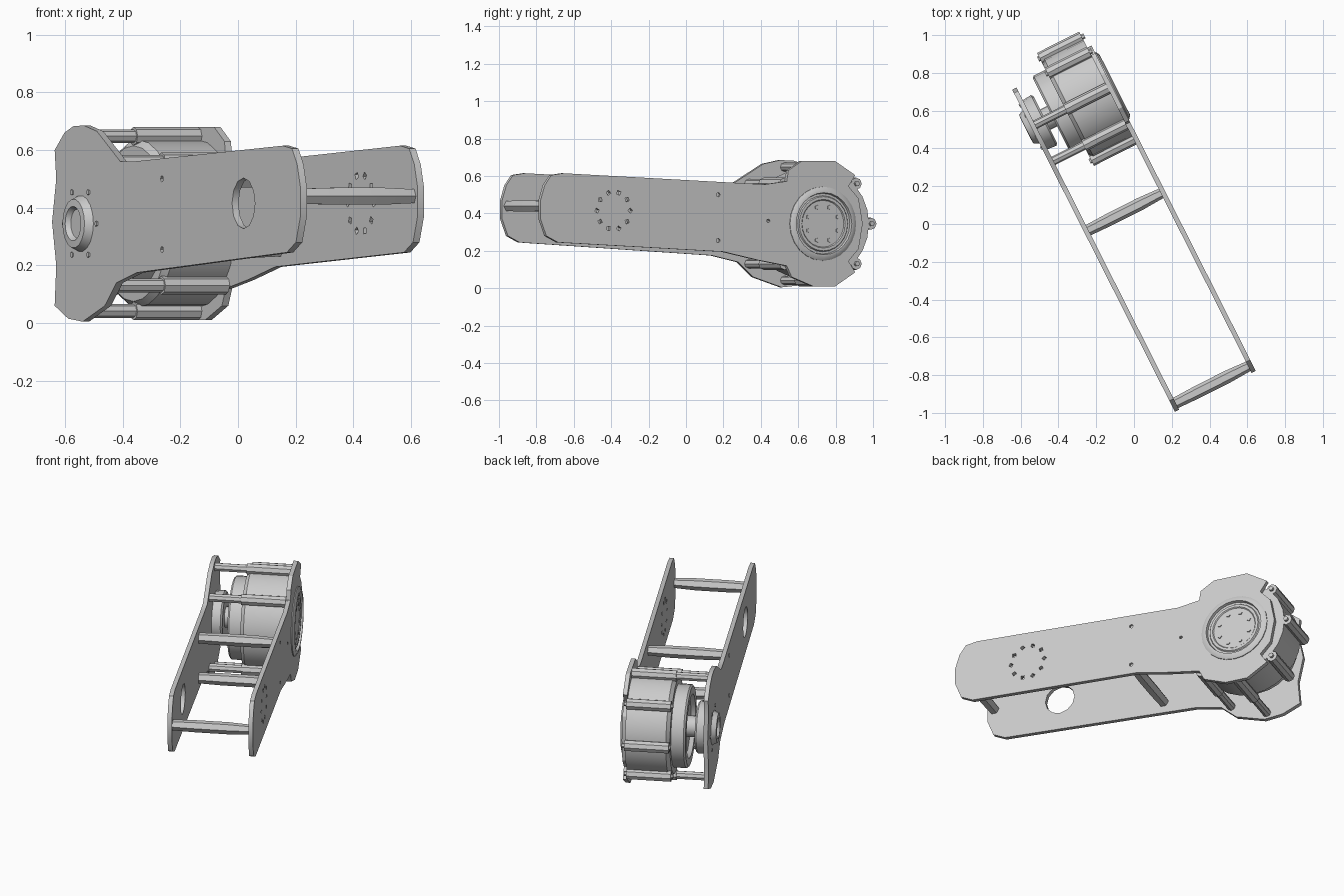
import bpy, bmesh
from math import radians, cos, sin, pi, tau
from mathutils import Matrix, Vector

cube = bpy.data.objects.get("Cube")
if cube:
    bpy.data.objects.remove(cube)

grey = bpy.data.materials.new("light grey metal")
grey.use_nodes = True
COLOR = (0.6, 0.6, 0.6, 1)
grey.diffuse_color = COLOR
grey.node_tree.nodes["Principled BSDF"].inputs["Base Color"].default_value = COLOR

# Side frame: x runs along the arm to the motor, y is up, z runs across the arm
SIDE = Matrix.Rotation(radians(26.8), 4, 'Z') @ Matrix(
    ((0, 0, 1, 0), (1, 0, 0, 0), (0, 1, 0, 0), (0, 0, 0, 1)))
AXIS = (0.705, 0.345)      # motor axis
PIVOT = (-0.547, 0.415)    # far joint axis
LEFT, RIGHT = 0.2125, -0.2425   # plate mid planes
HALF = 0.0125


def finish(obj):
    obj.matrix_world = SIDE
    bpy.context.view_layer.objects.active = obj
    for o in bpy.context.selected_objects:
        o.select_set(False)
    obj.select_set(True)
    if obj.type == 'CURVE':
        bpy.ops.object.convert(target='MESH')
        obj = bpy.context.object
    obj.data.materials.clear()
    obj.data.materials.append(grey)
    bpy.ops.object.shade_smooth_by_angle(angle=radians(32))
    return obj


def ring(center, radius, count, turn=0.0):
    return [(center[0] + radius * cos(turn + tau * i / count),
             center[1] + radius * sin(turn + tau * i / count)) for i in range(count)]


def plate(name, outline, holes, across):
    """Flat outline with holes, given thickness."""
    curve = bpy.data.curves.new(name, 'CURVE')
    curve.dimensions = '2D'
    curve.fill_mode = 'BOTH'
    curve.extrude = HALF
    for loop in [outline] + holes:
        spline = curve.splines.new('POLY')
        spline.points.add(len(loop) - 1)
        for p, (x, y) in zip(spline.points, loop):
            p.co = (x, y, 0, 1)
        spline.use_cyclic_u = True
    obj = bpy.data.objects.new(name, curve)
    bpy.context.collection.objects.link(obj)
    obj = finish(obj)
    obj.data.transform(Matrix.Translation((0, 0, across)))
    return obj


def lathe(name, center, profile, sides):
    """Turned part from (radius, across) points."""
    bm = bmesh.new()
    verts = [bm.verts.new((center[0] + r, center[1], w)) for r, w in profile]
    edges = [bm.edges.new(pair) for pair in zip(verts, verts[1:])]
    bmesh.ops.spin(bm, geom=verts + edges, cent=(*center, 0), axis=(0, 0, 1),
                   angle=tau, steps=sides)
    bmesh.ops.remove_doubles(bm, verts=bm.verts, dist=0.0005)
    bmesh.ops.recalc_face_normals(bm, faces=bm.faces)
    mesh = bpy.data.meshes.new(name)
    bm.to_mesh(mesh)
    bm.free()
    obj = bpy.data.objects.new(name, mesh)
    bpy.context.collection.objects.link(obj)
    return finish(obj)


def rod(name, center, radius, start, end, sides=8):
    return lathe(name, center, [(0, start), (radius, start), (radius, end), (0, end)], sides)


# Side plates, with joint and screw holes
screws = [(0.08, 0.5), (0.08, 0.255)]
screw_holes = [ring(c, 0.012, 5) for c in screws]
arm_tip = [(-0.88, 0.245), (-0.95, 0.28), (-0.985, 0.37), (-0.985, 0.47),
           (-0.96, 0.55), (-0.92, 0.605), (-0.85, 0.615)]

right_outline = arm_tip + [
    (0.3, 0.56), (0.4, 0.56), (0.58, 0.665), (0.68, 0.685), (0.76, 0.683), (0.83, 0.66),
    (0.905, 0.6), (0.893, 0.5), (0.925, 0.35), (0.893, 0.2), (0.905, 0.06),
    (0.8, 0.015), (0.69, 0.005), (0.52, 0.06), (0.43, 0.14), (0.273, 0.175)]
plate("right_side_plate", right_outline, [ring(PIVOT, 0.088, 12)] + screw_holes, RIGHT)

left_outline = arm_tip + [
    (0.358, 0.555), (0.49, 0.572), (0.5, 0.63), (0.58, 0.68), (0.78, 0.68),
    (0.9, 0.605), (0.86, 0.545), (0.92, 0.48), (0.945, 0.345), (0.92, 0.21),
    (0.86, 0.145), (0.9, 0.085), (0.78, 0.01), (0.65, 0.01), (0.52, 0.06),
    (0.49, 0.12), (0.32, 0.15), (0.11, 0.195)]
joint_holes = [ring(c, 0.014, 4, i) for i, c in enumerate(ring(PIVOT, 0.1, 10))]
plate("left_side_plate", left_outline,
      joint_holes + screw_holes + [ring((0.38, 0.36), 0.01, 5)], LEFT)

# Cross bars between the plates
for name, c in zip(("end_bar", "upper_middle_bar", "lower_middle_bar"),
                   [(-0.945, 0.44)] + screws):
    lathe(name, c, [(0, RIGHT), (0.03, RIGHT), (0.034, -0.1), (0.034, 0.08),
                    (0.027, LEFT), (0, LEFT)], 6)

# Motor housing, stepped toward the right plate
lathe("motor_housing", AXIS, [(0, -0.05), (0.27, -0.05), (0.29, -0.03),
                              (0.29, 0.2), (0, 0.2)], 24)
lathe("motor_rotor", AXIS, [(0, -0.105), (0.17, -0.105), (0.18, -0.13), (0.225, -0.13),
                            (0.235, -0.12), (0.235, -0.04), (0, -0.04)], 24)

# Screw bosses round the housing; those on the arm side reach the right plate
for i, c in enumerate(ring(AXIS, 0.303, 8)):
    rod(f"housing_boss_{i + 1}", c, 0.032, -0.05, 0.2)
    rod(f"boss_screw_{i + 1}", c, 0.014, -0.06, 0.215, 6)
    if i in (2, 3, 5, 6):
        rod(f"standoff_{i + 1}", c, 0.024, RIGHT, -0.04)

# Output hub on the left plate
lathe("output_hub", AXIS, [(0, 0.228), (0.125, 0.228), (0.13, 0.234), (0.145, 0.234),
                           (0.15, 0.226), (0.162, 0.226), (0.166, 0.242), (0.178, 0.242),
                           (0.198, 0.23), (0.198, 0.19), (0, 0.19)], 24)
for i, c in enumerate(ring(AXIS, 0.095, 8, pi / 8)):
    rod(f"hub_screw_{i + 1}", c, 0.012, 0.22, 0.234, 5)

# Bearing on the right plate
lathe("bearing", AXIS, [(0, -0.268), (0.05, -0.268), (0.06, -0.285), (0.085, -0.283),
                        (0.1, -0.25), (0.145, -0.235), (0.15, -0.18), (0.14, -0.17),
                        (0.06, -0.17), (0.06, -0.1), (0, -0.1)], 18)
for i, c in enumerate(ring(AXIS, 0.125, 6)):
    rod(f"bearing_screw_{i + 1}", c, 0.01, -0.26, -0.24, 5)
